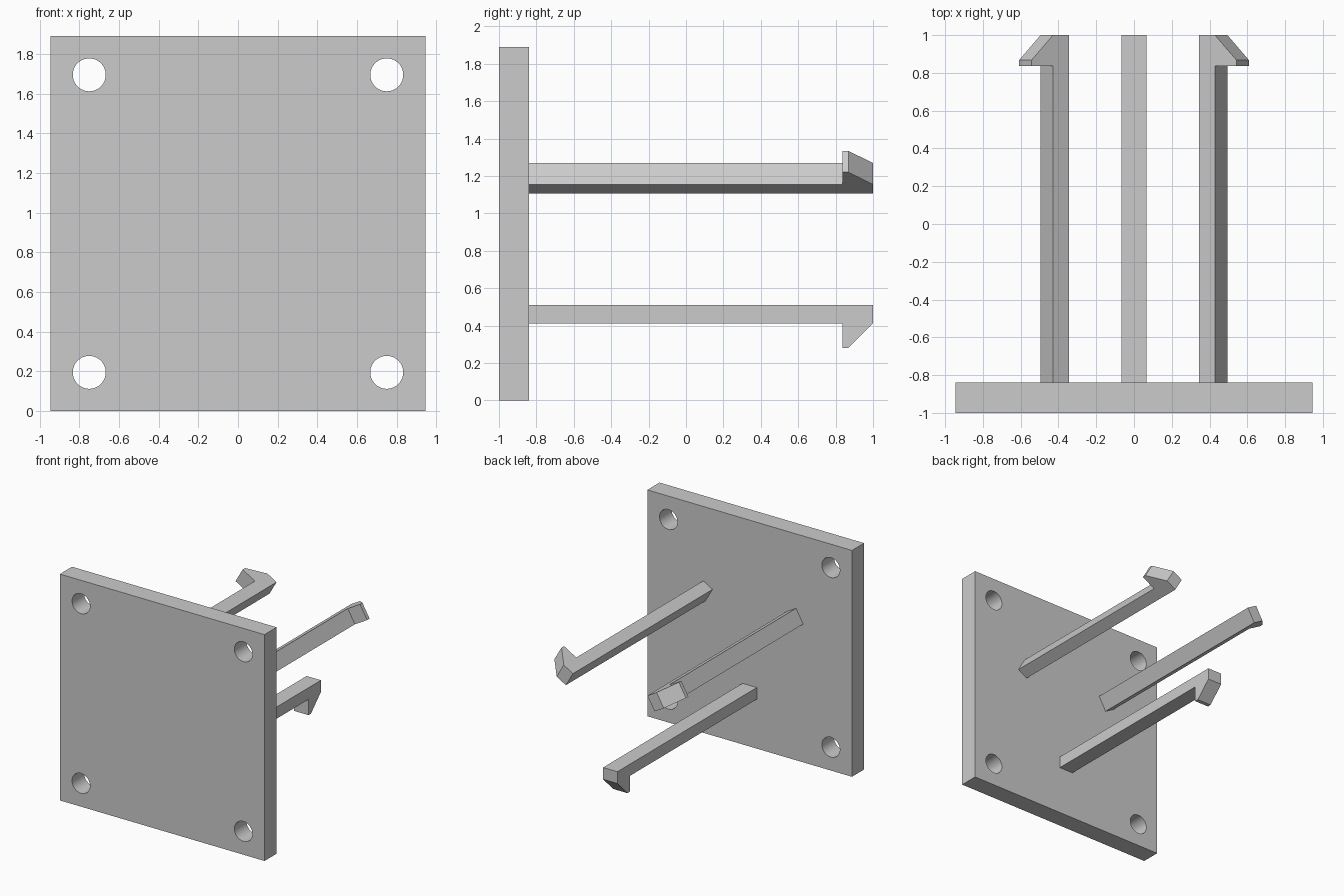
import bpy, bmesh
from math import radians
from mathutils import Matrix, Vector

default = bpy.data.objects.get("Cube")
if default:
    bpy.data.objects.remove(default, do_unlink=True)

GREY = (0.6, 0.6, 0.6, 1)
grey = bpy.data.materials.new("grey plastic")
grey.use_nodes = True
grey.diffuse_color = GREY
grey.node_tree.nodes["Principled BSDF"].inputs["Base Color"].default_value = GREY

HALF = 0.945                 # half side of the plate, also its centre height
FRONT, BACK = -1.0, -0.84    # plate faces
HOLE, HOLE_R = 0.75, 0.083   # hole offset from centre and radius
ARM_HALF = 0.066             # half width of an arm


def add_object(name, bm):
    bmesh.ops.recalc_face_normals(bm, faces=bm.faces)
    mesh = bpy.data.meshes.new(name)
    bm.to_mesh(mesh)
    bm.free()
    mesh.materials.append(grey)
    obj = bpy.data.objects.new(name, mesh)
    bpy.context.collection.objects.link(obj)
    return obj


# Square mounting plate
bm = bmesh.new()
bmesh.ops.create_cube(bm, size=1, matrix=(
    Matrix.Translation((0, (FRONT + BACK) / 2, HALF))
    @ Matrix.Diagonal((2 * HALF, BACK - FRONT, 2 * HALF, 1))))
plate = add_object("mounting_plate", bm)

# Four corner screw holes
bm = bmesh.new()
for x in (-HOLE, HOLE):
    for z in (-HOLE, HOLE):
        bmesh.ops.create_cone(
            bm, cap_ends=True, segments=48, radius1=HOLE_R, radius2=HOLE_R, depth=0.5,
            matrix=Matrix.Translation((x, (FRONT + BACK) / 2, HALF + z))
            @ Matrix.Rotation(radians(90), 4, "X"))
cutter = add_object("hole_cutter", bm)
cutter.hide_render = True

cut = plate.modifiers.new("screw holes", "BOOLEAN")
cut.operation = "DIFFERENCE"
cut.solver = "EXACT"
cut.object = cutter
bpy.ops.object.select_all(action="DESELECT")
bpy.context.view_layer.objects.active = plate
plate.select_set(True)
bpy.ops.object.modifier_apply(modifier=cut.name)
bpy.data.objects.remove(cutter, do_unlink=True)
bpy.ops.object.shade_smooth_by_angle(angle=radians(30))

# Hooked arm side profile: (y, distance outward from the centre axis)
PROFILE = [(BACK, 0.435), (1.0, 0.435), (1.0, 0.533), (0.868, 0.664),
           (0.836, 0.664), (0.836, 0.533), (BACK, 0.533)]


def hooked_arm(name, angle):
    bm = bmesh.new()
    side = bm.faces.new([bm.verts.new((-ARM_HALF, y, -r)) for y, r in PROFILE])
    new = bmesh.ops.extrude_face_region(bm, geom=[side])["geom"]
    bmesh.ops.translate(bm, vec=Vector((2 * ARM_HALF, 0, 0)),
                        verts=[v for v in new if isinstance(v, bmesh.types.BMVert)])
    bm.transform(Matrix.Translation((0, 0, HALF))
                 @ Matrix.Rotation(radians(angle), 4, "Y"))
    return add_object(name, bm)


# Three arms evenly spaced around the centre, hooks facing outward
hooked_arm("lower_hooked_arm", 0)
hooked_arm("upper_right_hooked_arm", 120)
hooked_arm("upper_left_hooked_arm", -120)
